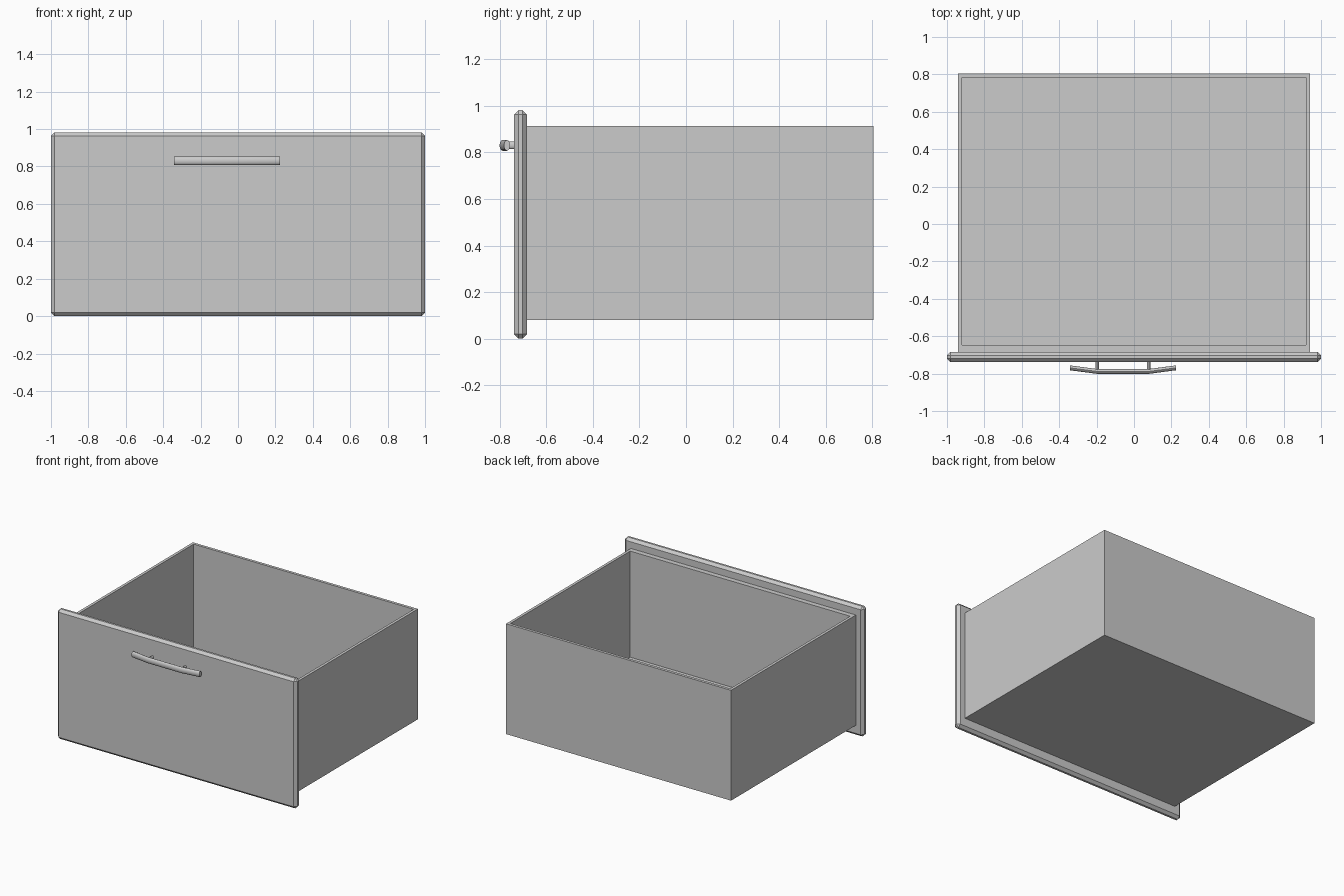
import bpy, bmesh, math

if "Cube" in bpy.data.objects:
    bpy.data.objects.remove(bpy.data.objects["Cube"])


def finish(name, bm):
    bmesh.ops.recalc_face_normals(bm, faces=bm.faces)
    mesh = bpy.data.meshes.new(name)
    bm.to_mesh(mesh)
    bm.free()
    ob = bpy.data.objects.new(name, mesh)
    bpy.context.collection.objects.link(ob)
    return ob


def box(lo, hi):
    bm = bmesh.new()
    bmesh.ops.create_cube(bm, size=1)
    for v in bm.verts:
        v.co = [(a + b) / 2 + c * (b - a) for a, b, c in zip(lo, hi, v.co)]
    return bm


def tube(name, rings, sides=12):
    """Loft matching rings of points into a capped tube."""
    bm = bmesh.new()
    loops = [[bm.verts.new(p) for p in ring] for ring in rings]
    for a, b in zip(loops, loops[1:]):
        for i in range(sides):
            j = (i + 1) % sides
            bm.faces.new((a[i], a[j], b[j], b[i])).smooth = True
    bm.faces.new(loops[0])
    bm.faces.new(loops[-1])
    ob = finish(name, bm)
    bpy.ops.object.select_all(action='DESELECT')
    ob.select_set(True)
    bpy.context.view_layer.objects.active = ob
    bpy.ops.object.shade_smooth_by_angle(angle=math.radians(40))
    return ob


def circle(n=12):
    return [(math.cos(2 * math.pi * i / n), math.sin(2 * math.pi * i / n)) for i in range(n)]


# Front panel with chamfered edges
bm = box((-1, -0.738, 0), (1, -0.684, 0.982))
bmesh.ops.bevel(bm, geom=bm.edges[:], offset=0.019, segments=1, affect='EDGES')
finish("front_panel", bm)

# Open-topped drawer box: inset the top face and sink it to the floor
bm = box((-0.94, -0.684, 0.08), (0.94, 0.805, 0.913))
top = max(bm.faces, key=lambda f: f.calc_center_median().z)
bmesh.ops.inset_region(bm, faces=[top], thickness=0.03)
inner = bmesh.ops.extrude_discrete_faces(bm, faces=[top])["faces"][0]
for v in inner.verts:
    v.co.z = 0.112
    for w in [e.other_vert(v) for e in v.link_edges]:
        if w.co.z > 0.9 and v.co.y < 0:
            w.co.y = -0.646
for v in inner.verts:
    if v.co.y < 0:
        v.co.y = -0.646
finish("drawer_box", bm)

# Bent handle bar with an oval section
HX, HZ = -0.059, 0.83
path = [(-0.283, -0.769), (-0.14, -0.788), (0.14, -0.788), (0.283, -0.769)]
tube("handle_bar", [[(HX + x, y + 0.013 * c, HZ + 0.023 * s) for c, s in circle()]
                    for x, y in path])

# Handle posts
for side, label in ((-1, "left"), (1, "right")):
    tube("handle_post_" + label,
         [[(HX + side * 0.138 + 0.009 * c, y, HZ + 0.016 * s) for c, s in circle()]
          for y in (-0.785, -0.73)])
